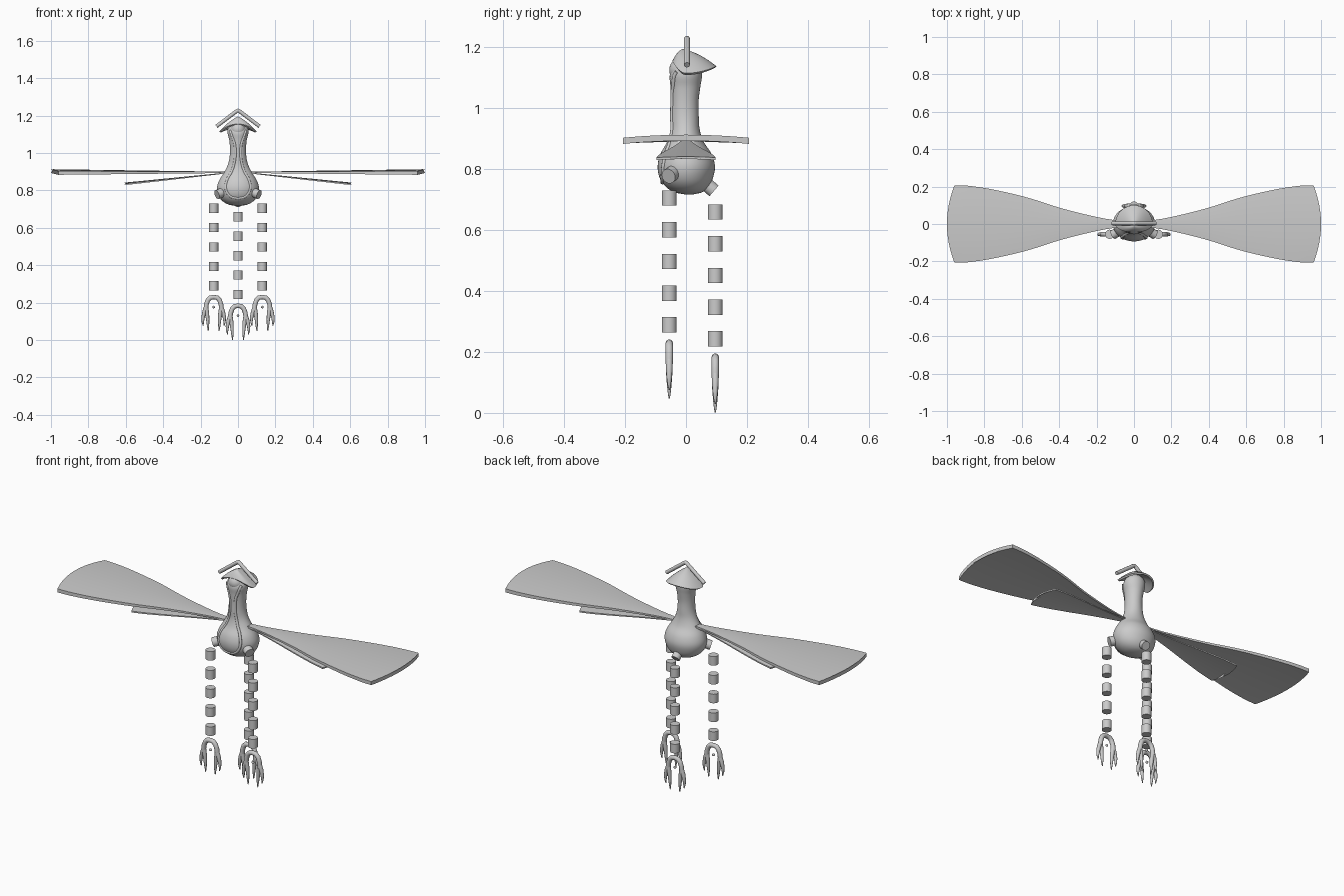
import bpy, bmesh, math
from mathutils import Vector

if "Cube" in bpy.data.objects:
    bpy.data.objects.remove(bpy.data.objects["Cube"])


def spline(table, t):
    """Smooth interpolation of rows (t, a, b, ...) at t."""
    n = len(table)
    t = min(max(t, table[0][0]), table[-1][0])
    i = next((k for k in range(n - 1) if t <= table[k + 1][0]), n - 2)

    def slope(k, c):
        a, b = table[max(k - 1, 0)], table[min(k + 1, n - 1)]
        return (b[c] - a[c]) / (b[0] - a[0])
    p, q = table[i], table[i + 1]
    h = q[0] - p[0]
    s = (t - p[0]) / h
    return [(2*s**3 - 3*s**2 + 1)*p[c] + (s**3 - 2*s*s + s)*h*slope(i, c)
            + (3*s*s - 2*s**3)*q[c] + (s**3 - s*s)*h*slope(i + 1, c)
            for c in range(1, len(p))]


def finish(bm, name, angle=40):
    bmesh.ops.remove_doubles(bm, verts=bm.verts, dist=1e-5)
    bmesh.ops.recalc_face_normals(bm, faces=bm.faces)
    me = bpy.data.meshes.new(name)
    bm.to_mesh(me)
    bm.free()
    ob = bpy.data.objects.new(name, me)
    bpy.context.collection.objects.link(ob)
    bpy.ops.object.select_all(action='DESELECT')
    ob.select_set(True)
    bpy.context.view_layer.objects.active = ob
    bpy.ops.object.shade_smooth_by_angle(angle=math.radians(angle))
    return ob


def loft(name, rings, cap=True, angle=40):
    bm = bmesh.new()
    vs = [[bm.verts.new(p) for p in r] for r in rings]
    n = len(vs[0])
    for a, b in zip(vs, vs[1:]):
        for i in range(n):
            bm.faces.new((a[i], a[(i + 1) % n], b[(i + 1) % n], b[i]))
    if cap:
        bm.faces.new(vs[0])
        bm.faces.new(vs[-1])
    return finish(bm, name, angle)


def tube(name, paths, depth=1.0, res=4, cyclic=False):
    """Tapered round tubes; each path is a list of (x, y, z, radius)."""
    cu = bpy.data.curves.new(name, 'CURVE')
    cu.dimensions = '3D'
    cu.bevel_depth = depth
    cu.bevel_resolution = res
    cu.use_fill_caps = True
    for path in paths:
        sp = cu.splines.new('POLY')
        sp.points.add(len(path) - 1)
        sp.use_cyclic_u = cyclic
        for pt, (x, y, z, r) in zip(sp.points, path):
            pt.co = (x, y, z, 1)
            pt.radius = r
        sp.use_smooth = True
    ob = bpy.data.objects.new(name, cu)
    bpy.context.collection.objects.link(ob)
    return ob


def cylinder(name, centre, direction, r, length):
    bm = bmesh.new()
    bmesh.ops.create_cone(bm, cap_ends=True, segments=32, radius1=r, radius2=r, depth=length)
    ob = finish(bm, name)
    ob.location = centre
    ob.rotation_euler = Vector(direction).to_track_quat('Z', 'Y').to_euler()
    return ob


def ball(name, centre, r, scale=(1, 1, 1)):
    bm = bmesh.new()
    bmesh.ops.create_uvsphere(bm, u_segments=32, v_segments=20, radius=r)
    ob = finish(bm, name)
    ob.location, ob.scale = centre, scale
    return ob


# Body and neck: one pear-shaped loft, rows are z, centre y, half width, half depth
BODY = [(0.717, 0.01, 0.012, 0.012), (0.722, 0.008, 0.045, 0.04), (0.74, 0.004, 0.08, 0.068),
        (0.77, 0.001, 0.104, 0.087), (0.81, 0.001, 0.113, 0.094), (0.85, 0.0, 0.102, 0.084),
        (0.89, -0.002, 0.078, 0.06), (0.93, -0.003, 0.057, 0.048), (0.97, -0.004, 0.046, 0.046),
        (1.02, -0.004, 0.043, 0.045), (1.07, -0.002, 0.047, 0.049), (1.11, 0.0, 0.056, 0.053),
        (1.14, 0.006, 0.05, 0.045), (1.165, 0.01, 0.025, 0.022)]
rings = []
for k in range(61):
    u = k / 60
    z = 0.717 + 0.448 * (u * u * (3 - 2 * u) * 0.4 + u * 0.6)
    cy, rx, ry = spline(BODY, z)
    rings.append([(rx * math.cos(a), cy + ry * math.sin(a), z)
                  for a in (2 * math.pi * i / 48 for i in range(48))])
loft("body_and_neck", rings)


def front(x, z):
    cy, rx, ry = spline(BODY, z)
    return cy - ry * math.sqrt(max(0, 1 - (x / rx) ** 2))


# Raised lip running round the belly, up the neck and round the eye
LIP = [(0.757, 0.002), (0.762, 0.03), (0.785, 0.056), (0.82, 0.066), (0.86, 0.056),
       (0.90, 0.034), (0.95, 0.019), (1.0, 0.014), (1.05, 0.018), (1.085, 0.03), (1.12, 0.042)]
half = []
for k in range(49):
    z = 0.757 + 0.363 * (k / 48) ** 1.3
    x = spline(LIP, z)[0]
    half.append((x, front(x, z) + 0.002, z, 0.007))
tube("front_lip", [[(-x, y, z, r) for x, y, z, r in reversed(half)] + half])

# Belly globe and eye
ball("belly_globe", (0, -0.03, 0.82), 0.058, (1, 1, 1.1))
ball("eye", (0, -0.014, 1.125), 0.041)

# Conical hood, longer at the back
N = 48
apex = Vector((0, -0.01, 1.195))
outer, inner = [], []
for i in range(N):
    a = 2 * math.pi * i / N
    s, c = math.sin(a), math.cos(a)
    z = 1.115 + (0.023 * s * s if s > 0 else 0.04 * s * s)
    y = 0.1 * s if s > 0 else 0.045 * s
    p = Vector((0.1 * c, y, z))
    outer.append(p)
    inner.append(p * 1.0 + Vector((-0.008 * c, -0.006 * s, -0.006)))
rings = [[apex + (p - apex) * f + Vector((0, 0, 0.008 * math.sin(math.pi * f))) for p in outer]
         for f in (0.02, 0.15, 0.35, 0.55, 0.75, 0.9, 1.0)]
low = apex - Vector((0, 0, 0.015))
rings += [[low + (p - low) * f for p in inner] for f in (1.0, 0.5, 0.05)]
loft("hood", rings)

# Chevron bar above the hood
tube("antenna_bar", [[(-0.115, 0.003, 1.142, 0.01), (-0.008, 0.003, 1.223, 0.01), (0, 0.003, 1.228, 0.01),
                      (0.008, 0.003, 1.223, 0.01), (0.115, 0.003, 1.142, 0.01)]])


# Wings: fan-shaped slabs, widths are (x, half width)
def wing(name, side, x0, x1, tip_cut, widths, z0, z1, arch, t0, t1):
    nu, nv = 28, 12
    rings = []
    for i in range(nu + 1):
        u = i / nu
        w = spline(widths, x0 + (x1 - x0) * u)[0]
        top, bot = [], []
        for j in range(nv + 1):
            v = 2 * j / nv - 1
            x = x0 + (x1 - tip_cut * v * v - x0) * u
            z = z0 + (z1 - z0) * u - arch * v * v * u
            t = t0 + (t1 - t0) * u
            top.append((side * x, v * w, z + t / 2))
            bot.append((side * x, v * w, z - t / 2))
        rings.append(top + bot[::-1])
    loft(name, rings, angle=30)


UPPER = [(0.02, 0.014), (0.1, 0.02), (0.2, 0.036), (0.4, 0.083), (0.6, 0.143), (0.8, 0.187),
         (0.93, 0.205), (1.0, 0.207)]
LOWER = [(0.02, 0.012), (0.1, 0.018), (0.25, 0.04), (0.4, 0.068), (0.52, 0.088), (0.61, 0.097)]
for side, tag in ((1, "right"), (-1, "left")):
    wing(f"upper_wing_{tag}", side, 0.02, 1.0, 0.04, UPPER, 0.896, 0.903, 0.01, 0.006, 0.02)
    wing(f"lower_wing_{tag}", side, 0.02, 0.61, 0.025, LOWER, 0.897, 0.837, 0.003, 0.004, 0.008)

# Leg sockets
for s in (1, -1):
    cylinder("front_socket", (s * 0.092, -0.046, 0.785), (s * 0.75, -0.42, -0.3), 0.025, 0.05)
cylinder("back_socket", (0, 0.073, 0.745), (0, 0.7, -0.6), 0.023, 0.05)

# Claw: arch with two tapered fingers on each side (x, z, radius)
ARCH = [(0, 0.229, 0.012), (0.018, 0.226, 0.0125), (0.031, 0.213, 0.0125), (0.039, 0.19, 0.0125),
        (0.042, 0.16, 0.012)]
FINGERS = ([(0.04, 0.18, 0.011), (0.05, 0.15, 0.011), (0.057, 0.12, 0.009), (0.058, 0.095, 0.006), (0.056, 0.075, 0.002)],
           [(0.04, 0.175, 0.011), (0.035, 0.14, 0.011), (0.032, 0.11, 0.009), (0.03, 0.075, 0.006), (0.029, 0.047, 0.002)])

# Floating leg segments and claws
for name, x, y, dz in (("front_leg_right", 0.13, -0.055, 0), ("front_leg_left", -0.13, -0.055, 0),
                       ("back_leg", 0, 0.096, -0.046)):
    for k in range(5):
        cylinder(f"{name}_segment", (x, y, 0.705 - 0.104 * k + dz), (0, 0, 1), 0.0245, 0.05)
    arch = [(-a, b, r) for a, b, r in reversed(ARCH[1:])] + ARCH
    paths = [arch] + [[(s * a, b, r) for a, b, r in f] for f in FINGERS for s in (1, -1)]
    tube(f"{name}_claw", [[(x + a, y, b + dz, r) for a, b, r in p] for p in paths])
    ball(f"{name}_claw_core", (x, y, 0.176 + dz), 0.007)
